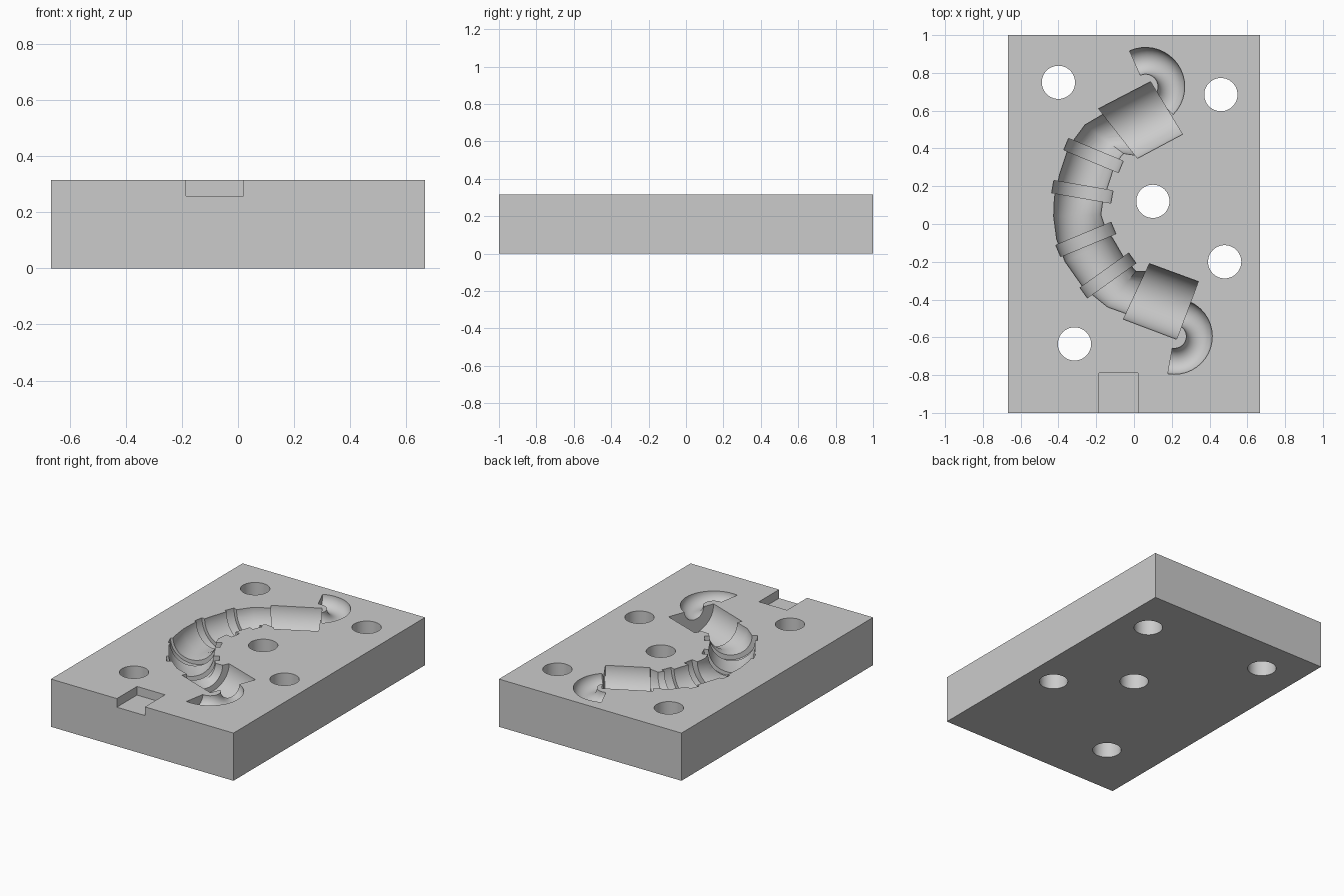
import bpy
import bmesh
from math import cos, sin, pi, radians
from mathutils import Vector

default = bpy.data.objects.get("Cube")
if default:
    bpy.data.objects.remove(default, do_unlink=True)

HALF_WIDTH, TOP = 0.667, 0.315
SEGMENTS = 32

grey = bpy.data.materials.new("mould grey")
grey.use_nodes = True
grey.diffuse_color = (0.6, 0.6, 0.6, 1)
grey.node_tree.nodes["Principled BSDF"].inputs["Base Color"].default_value = (0.6, 0.6, 0.6, 1)


def add_object(name, bm):
    bmesh.ops.recalc_face_normals(bm, faces=bm.faces)
    mesh = bpy.data.meshes.new(name)
    bm.to_mesh(mesh)
    bm.free()
    mesh.materials.append(grey)
    obj = bpy.data.objects.new(name, mesh)
    bpy.context.collection.objects.link(obj)
    return obj


def box(name, low, high):
    bm = bmesh.new()
    bmesh.ops.create_cube(bm, size=1)
    low, high = Vector(low), Vector(high)
    for v in bm.verts:
        v.co = v.co * (high - low) + (low + high) / 2
    return add_object(name, bm)


def loft(name, sections):
    """Join upright circles; each is given by the two ends of its diameter at the top face."""
    bm = bmesh.new()
    rings = []
    for a, b in sections:
        a, b = Vector((*a, TOP)), Vector((*b, TOP))
        middle, side = (a + b) / 2, (a - b) / 2
        up = Vector((0, 0, side.length))
        angles = [2 * pi * (i + 0.5) / SEGMENTS for i in range(SEGMENTS)]
        rings.append([bm.verts.new(middle + side * cos(t) + up * sin(t)) for t in angles])
    for one, two in zip(rings, rings[1:]):
        for i in range(SEGMENTS):
            j = (i + 1) % SEGMENTS
            bm.faces.new((one[i], one[j], two[j], two[i]))
    bm.faces.new(rings[0])
    bm.faces.new(rings[-1])
    return add_object(name, bm)


def collar(name, a, b, thickness=0.066):
    a, b = Vector(a), Vector(b)
    shift = (b - a).orthogonal().normalized() * thickness / 2
    return loft(name, [(a + shift, b + shift), (a - shift, b - shift)])


def hook(name, centre, radius, tube, start, end, steps=18):
    sections = []
    for i in range(steps + 1):
        t = radians(start + (end - start) * i / steps)
        ray = Vector((cos(t), sin(t)))
        sections.append((Vector(centre) + ray * (radius + tube),
                         Vector(centre) + ray * (radius - tube)))
    return loft(name, sections)


def drill(name, x, y, radius=0.088):
    bm = bmesh.new()
    bmesh.ops.create_cone(bm, cap_ends=True, segments=48, radius1=radius, radius2=radius, depth=1)
    bmesh.ops.translate(bm, vec=(x, y, TOP / 2), verts=bm.verts)
    return add_object(name, bm)


# Block
block = box("mould_block", (-HALF_WIDTH, -1, 0), (HALF_WIDTH, 1, TOP))

# Notch in the front edge
cutters = [box("front_notch", (-0.185, -1.1, 0.258), (0.02, -0.79, TOP + 0.1))]

# Through holes
for x, y in [(-0.4, 0.75), (0.46, 0.685), (0.1, 0.12), (0.48, -0.2), (-0.315, -0.635)]:
    cutters.append(drill("bolt_hole", x, y))

# Curved body channel
cutters.append(loft("body_channel", [
    ((-0.15, 0.59), (0.03, 0.36)),
    ((-0.26, 0.525), (-0.055, 0.373)),
    ((-0.345, 0.41), (-0.1, 0.32)),
    ((-0.395, 0.26), (-0.135, 0.21)),
    ((-0.422, 0.14), (-0.165, 0.12)),
    ((-0.426, 0.04), (-0.175, 0.05)),
    ((-0.41, -0.08), (-0.155, -0.01)),
    ((-0.365, -0.2), (-0.11, -0.08)),
    ((-0.27, -0.335), (-0.055, -0.175)),
    ((-0.14, -0.44), (0.01, -0.25)),
    ((0, -0.49), (0.1, -0.25))]))

# Wide sockets at both ends
cutters.append(loft("back_socket", [
    ((-0.188, 0.611), (0.019, 0.347)), ((0.087, 0.754), (0.257, 0.474))]))
cutters.append(loft("front_socket", [
    ((0.082, -0.209), (-0.056, -0.505)), ((0.341, -0.304), (0.225, -0.611))]))

# Ring grooves around the body
for a, b in [((-0.36, 0.423), (-0.069, 0.302)), ((-0.431, 0.198), (-0.116, 0.143)),
             ((-0.402, -0.143), (-0.108, -0.021)), ((-0.267, -0.365), (-0.008, -0.18))]:
    cutters.append(collar("ring_groove", a, b))

# Hooked tails
cutters.append(hook("back_hook", (0.061, 0.727), 0.137, 0.071, 114, -45))
cutters.append(hook("front_hook", (0.214, -0.595), 0.132, 0.069, -100, 65))

# Carve everything out of the block
bpy.context.view_layer.objects.active = block
for cutter in cutters:
    mod = block.modifiers.new(cutter.name, "BOOLEAN")
    mod.operation = "DIFFERENCE"
    mod.solver = "EXACT"
    mod.object = cutter
    bpy.ops.object.modifier_apply(modifier=mod.name)
    bpy.data.objects.remove(cutter, do_unlink=True)

bpy.ops.object.select_all(action="DESELECT")
block.select_set(True)
bpy.ops.object.shade_smooth_by_angle(angle=radians(30))
